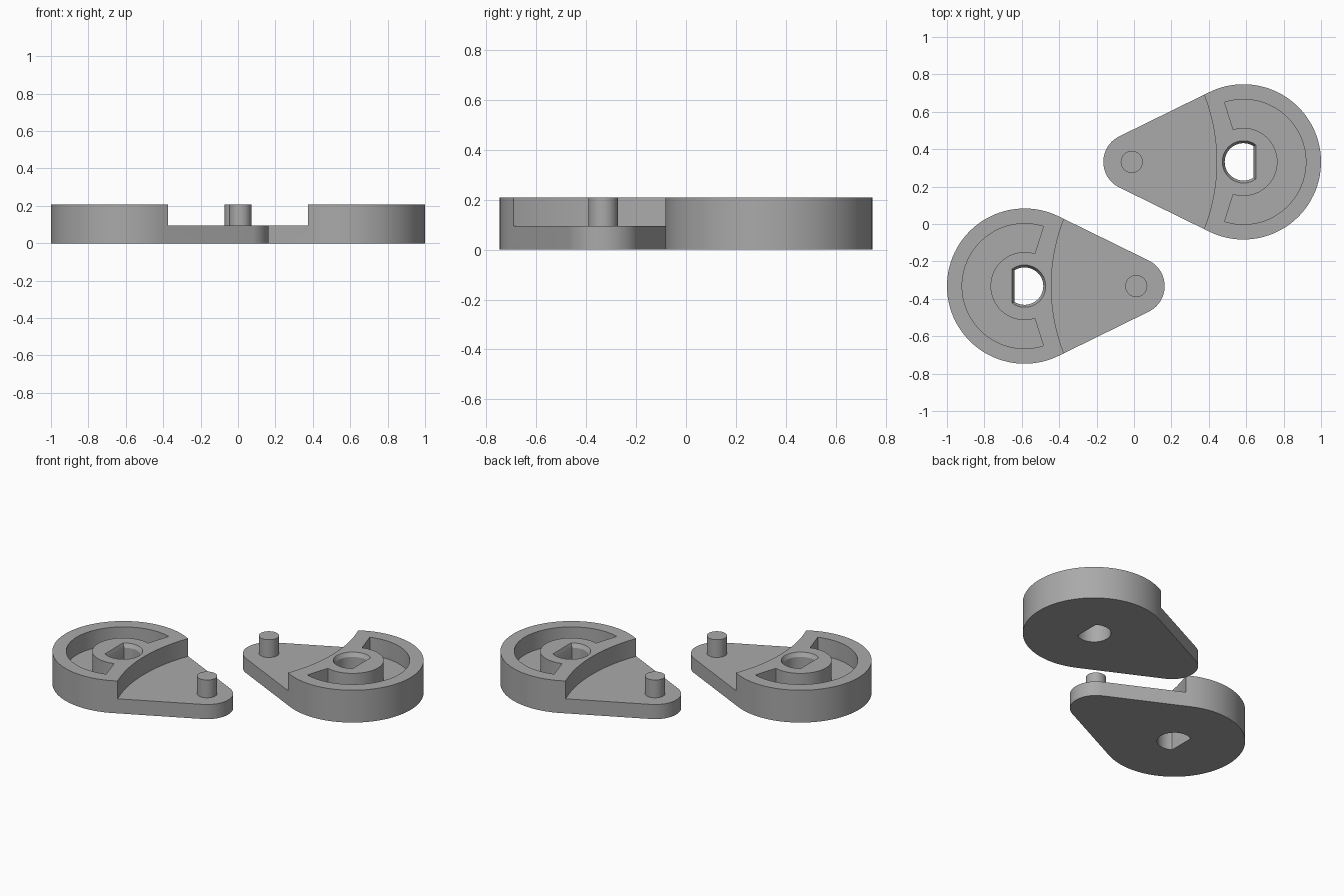
import bpy, bmesh, math

if "Cube" in bpy.data.objects:
    bpy.data.objects.remove(bpy.data.objects["Cube"])

BX, TX, CY = -0.585, 0.012, -0.332      # hub x, tip x, shared y
R_BIG, R_TIP = 0.415, 0.152
H, H_LOW = 0.2085, 0.094                # full height, low plate height

grey = bpy.data.materials.new("grey plastic")
grey.diffuse_color = (0.40, 0.40, 0.40, 1)
grey.use_nodes = True
grey.node_tree.nodes["Principled BSDF"].inputs["Base Color"].default_value = grey.diffuse_color


def arc(cx, r, a0, a1, n):
    """Points on an arc (degrees) centred on the cam's axis."""
    return [(cx + r * math.cos(math.radians(a0 + (a1 - a0) * i / n)),
             CY + r * math.sin(math.radians(a0 + (a1 - a0) * i / n))) for i in range(n + 1)]


def loft(name, low, high, z0, z1):
    """Closed solid between two matching outlines."""
    bm = bmesh.new()
    a = [bm.verts.new((x, y, z0)) for x, y in low]
    b = [bm.verts.new((x, y, z1)) for x, y in high]
    bm.faces.new(a[::-1])
    bm.faces.new(b)
    n = len(a)
    for i in range(n):
        j = (i + 1) % n
        bm.faces.new((a[i], a[j], b[j], b[i]))
    bmesh.ops.recalc_face_normals(bm, faces=bm.faces)
    me = bpy.data.meshes.new(name)
    bm.to_mesh(me)
    bm.free()
    me.materials.append(grey)
    ob = bpy.data.objects.new(name, me)
    bpy.context.collection.objects.link(ob)
    return ob


def prism(name, pts, z0, z1):
    return loft(name, pts, pts, z0, z1)


def cut(target, cutter):
    bpy.context.view_layer.objects.active = target
    m = target.modifiers.new("cut", 'BOOLEAN')
    m.operation, m.solver, m.object = 'DIFFERENCE', 'EXACT', cutter
    bpy.ops.object.modifier_apply(modifier=m.name)
    bpy.data.objects.remove(cutter)


def d_shape(r, flat):
    """Circle with a flat on the side away from the tip."""
    a = math.degrees(math.acos(flat / r))
    return arc(BX, r, -(180 - a), 180 - a, 48)


# Teardrop body: two circles joined by tangents
t = math.degrees(math.acos((R_BIG - R_TIP) / (TX - BX)))
body = prism("cam_body", arc(BX, R_BIG, t, 360 - t, 72) + arc(TX, R_TIP, -t, t, 32), 0, H)

# Lowered arm, bounded by a concave arc
step = arc(-0.442 + 0.987, 0.987, 150, 210, 60) + [(0.5, -1.2), (0.5, 0.6)]
cut(body, prism("step_cutter", step, H_LOW, 0.4))

# C-shaped pocket around the hub
pocket = arc(BX, 0.334, 72.5, 287.5, 64) + arc(BX, 0.182, 287.5, 72.5, 64)
cut(body, prism("pocket_cutter", pocket, H_LOW, 0.4))

# D-shaped shaft hole with a chamfered rim
cut(body, prism("hole_cutter", d_shape(0.100, 0.055), -0.1, 0.4))
cut(body, loft("chamfer_cutter", d_shape(0.100, 0.055), d_shape(0.126, 0.077), H - 0.025, H + 0.025))

# Pin on the arm
pin = prism("pin", arc(TX, 0.059, 0, 352.5, 47), H_LOW - 0.01, H)

# Smooth the round walls, then add the second cam turned half round
for ob in (body, pin):
    bpy.ops.object.select_all(action='DESELECT')
    ob.select_set(True)
    bpy.context.view_layer.objects.active = ob
    bpy.ops.object.shade_smooth_by_angle(angle=math.radians(25))
    twin = ob.copy()
    twin.name = "second_" + ob.name
    twin.rotation_euler.z = math.pi
    bpy.context.collection.objects.link(twin)
